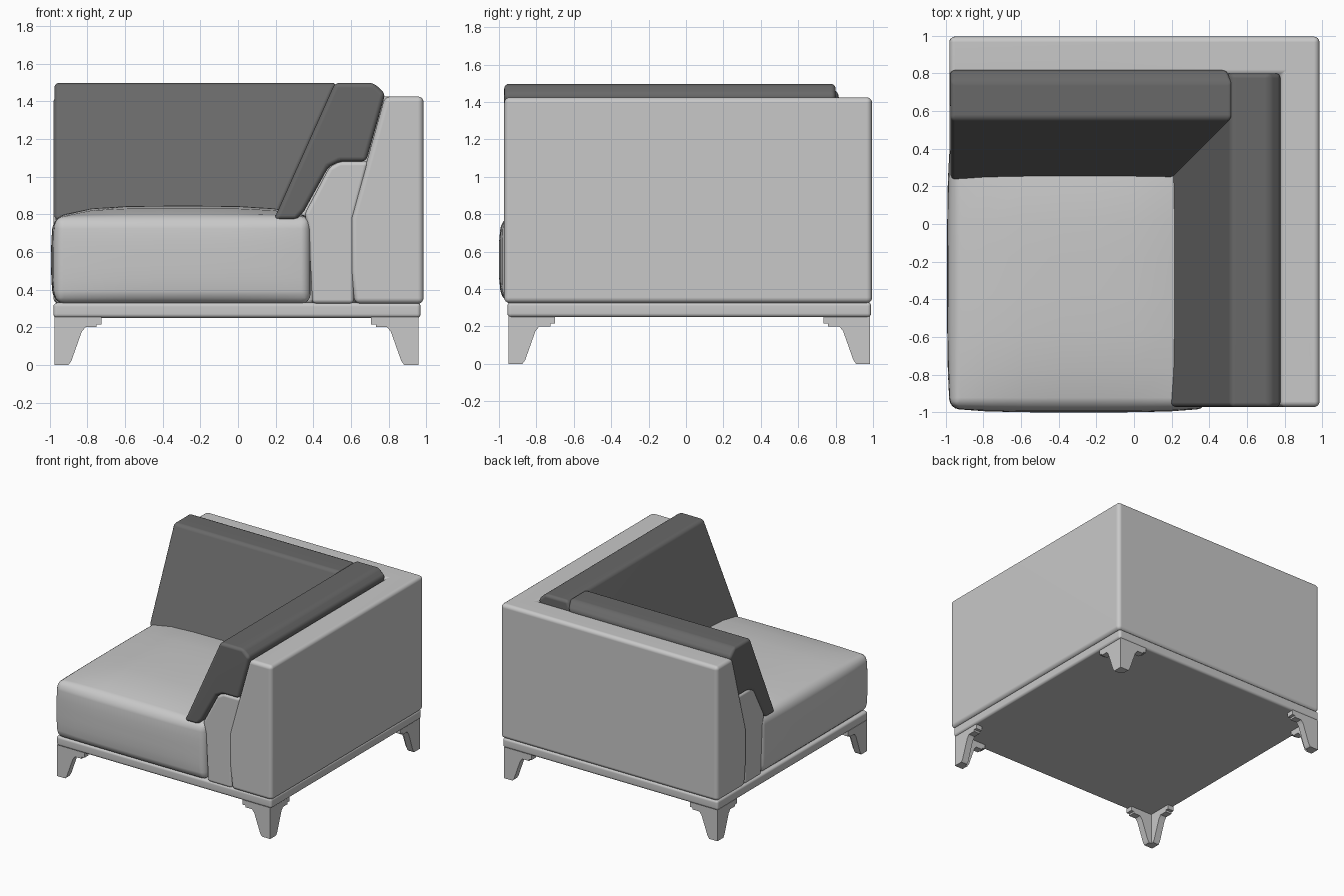
import bpy, bmesh, math

if "Cube" in bpy.data.objects:
    bpy.data.objects.remove(bpy.data.objects["Cube"])


def material(name, v):
    m = bpy.data.materials.new(name)
    m.diffuse_color = (v, v, v, 1)
    m.use_nodes = True
    m.node_tree.nodes["Principled BSDF"].inputs["Base Color"].default_value = m.diffuse_color
    return m


LIGHT = material("light grey fabric", 0.58)
DARK = material("dark grey fabric", 0.14)


def finish(bm, name, mat, bevel=0.0, segments=4, min_angle=0.4):
    """Round the sharp edges, shade smooth and make the object."""
    bmesh.ops.recalc_face_normals(bm, faces=bm.faces[:])
    if bevel:
        edges = [e for e in bm.edges if e.calc_face_angle(0) > min_angle]
        bmesh.ops.bevel(bm, geom=edges, offset=bevel, segments=segments, profile=0.5,
                        affect='EDGES', clamp_overlap=True)
    me = bpy.data.meshes.new(name)
    bm.to_mesh(me)
    bm.free()
    me.materials.append(mat)
    me.shade_smooth()
    me.set_sharp_from_angle(angle=math.radians(35))
    ob = bpy.data.objects.new(name, me)
    bpy.context.collection.objects.link(ob)
    ob.modifiers.new("Weighted normals", 'WEIGHTED_NORMAL').keep_sharp = True
    return ob


def loft(bm, rings):
    """Join matching rings of points into a capped solid."""
    rows = [[bm.verts.new(p) for p in r] for r in rings]
    n = len(rows[0])
    for a, b in zip(rows, rows[1:]):
        for i in range(n):
            j = (i + 1) % n
            bm.faces.new((a[i], a[j], b[j], b[i]))
    bm.faces.new(rows[0])
    bm.faces.new(rows[-1][::-1])


RIGHT, BACK = 0.985, 0.995  # outer faces of the two walls


def corner_sweep(name, profile, front, left, bevel):
    """Sweep (inset, height) points along the right wall and, mitred, the back wall."""
    bm = bmesh.new()
    loft(bm, [[(RIGHT - d, front, z) for d, z in profile],
              [(RIGHT - d, BACK - d, z) for d, z in profile],
              [(left, BACK - d, z) for d, z in profile]])
    return finish(bm, name, LIGHT, bevel)


def box(bm, lo, hi):
    geom = bmesh.ops.create_cube(bm, size=1)
    for v in geom['verts']:
        v.co = [l + (c + 0.5) * (h - l) for c, l, h in zip(v.co, lo, hi)]


# base platform
bm = bmesh.new()
box(bm, (-0.98, -0.955, 0.25), (0.97, 0.99, 0.33))
finish(bm, "base_platform", LIGHT, 0.02, 3)

# outer L-shaped arm and back wall
corner_sweep("arm_and_back_wall",
             [(0, 0.325), (0, 1.425), (0.205, 1.425), (0.385, 0.78), (0.385, 0.5), (0.365, 0.325)],
             -0.972, -0.98, 0.03)

# inner L-shaped support below the loose cushions
corner_sweep("cushion_support",
             [(0.59, 0.325), (0.61, 0.72), (0.632, 0.8), (0.50, 1.05), (0.445, 1.08),
              (0.29, 1.08), (0.37, 0.78), (0.37, 0.5), (0.37, 0.325)],
             -0.962, -0.97, 0.022)

# seat cushion: crowned top, bulging front and left side
bm = bmesh.new()
lo, hi = (-0.97, -0.972, 0.325), (0.385, 0.42, 0.79)
box(bm, lo, hi)
bmesh.ops.subdivide_edges(bm, edges=bm.edges[:], cuts=6, use_grid_fill=True)
for v in bm.verts:
    u, w, t = [2 * (c - l) / (h - l) - 1 for c, l, h in zip(v.co, lo, hi)]
    fu, fw, ft = 1 - u ** 4, 1 - w ** 4, 1 - t ** 4
    if t > 0:
        v.co.z += 0.055 * t * fu * fw
    if u < 0:
        v.co.x += 0.022 * u * ft * (0.4 + 0.6 * fw)
    if w < 0:
        v.co.y += 0.028 * w * ft * (0.3 + 0.7 * fu)
finish(bm, "seat_cushion", LIGHT, 0.05, 4, 0.8)

# loose cushions: same slanted section along the arm and along the back
section = [(0.795, 0.77), (0.675, 0.77), (0.635, 0.815), (0.505, 1.05), (0.445, 1.08),
           (0.305, 1.08), (0.203, 1.44), (0.265, 1.497), (0.47, 1.497)]
bm = bmesh.new()
loft(bm, [[(RIGHT - d, y, z) for d, z in section] for y in (-0.972, 0.80)])
finish(bm, "arm_cushion", DARK, 0.025)

# the back cushion's right end leans with the arm cushion
bm = bmesh.new()
loft(bm, [[(-0.975, 1.025 - d, z) for d, z in section],
          [(0.20 + (z - 0.77) * 0.447, 1.025 - d, z) for d, z in section]])
finish(bm, "back_cushion", DARK, 0.025)

# legs: two tapered fins meeting at each corner, with stepped top plates
fin = [(0, 0), (0.075, 0), (0.09, 0.02), (0.145, 0.175), (0.165, 0.2), (0.225, 0.2),
       (0.225, 0.215), (0.25, 0.215), (0.25, 0.255), (0, 0.255)]
T = 0.055
for fb, cy, sy in (("front", -0.95, -1), ("back", 0.985, 1)):
    for lr, cx, sx in (("left", -0.975, -1), ("right", 0.957, 1)):
        bm = bmesh.new()
        loft(bm, [[(cx - sx * d, cy - sy * t, z) for d, z in fin] for t in (0, T)])
        loft(bm, [[(cx - sx * t, cy - sy * max(d, T - 0.005), z) for d, z in fin] for t in (0, T)])
        finish(bm, f"{fb}_{lr}_leg", LIGHT)
